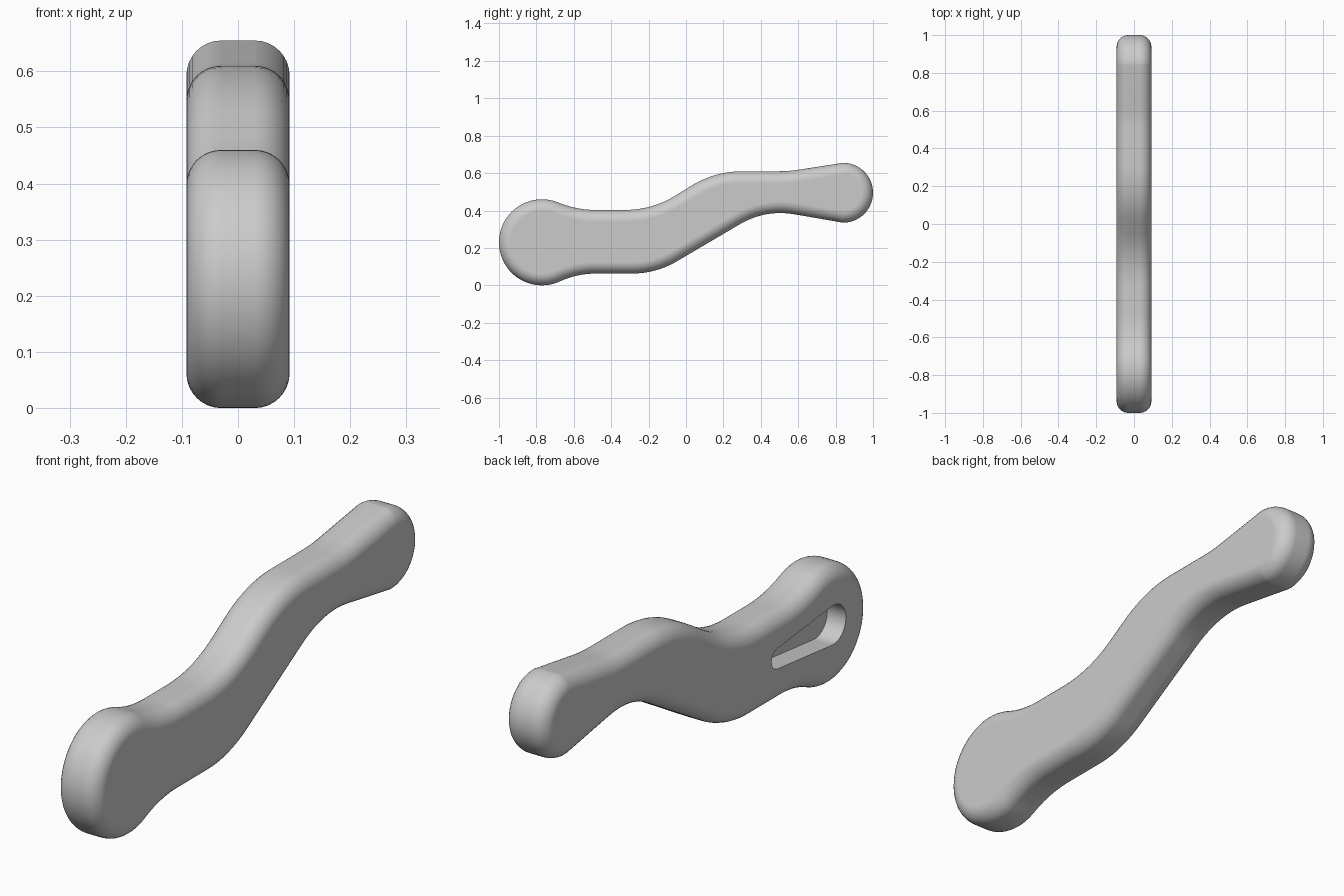
import bpy, bmesh, math
from mathutils import Vector

cube = bpy.data.objects.get("Cube")
if cube:
    bpy.data.objects.remove(cube, do_unlink=True)

HALF, ROUND, STEPS = 0.092, 0.062, 8


def arc(cy, cz, r, start, end, n):
    angles = [math.radians(start + (end - start) * i / n) for i in range(n + 1)]
    return [Vector((cy + r * math.cos(a), cz + r * math.sin(a))) for a in angles]


def blend(before, corner, after, reach, n=10):
    """Round a corner between two straight runs."""
    b, c, a = Vector(before), Vector(corner), Vector(after)
    p = c + (b - c).normalized() * reach
    q = c + (a - c).normalized() * reach
    return [p * (1 - t) ** 2 + c * 2 * t * (1 - t) + q * t * t
            for t in (i / n for i in range(n + 1))]


def run(corners, reaches):
    """Chain of rounded corners; the first and last corners are only guides."""
    pts = []
    for i, reach in enumerate(reaches):
        pts += blend(*corners[i:i + 3], reach)
    return pts


def offset(points, d):
    """Move a counter-clockwise outline inwards by d."""
    out = []
    for i, p in enumerate(points):
        e1 = (p - points[i - 1]).normalized()
        e2 = (points[(i + 1) % len(points)] - p).normalized()
        t = (e1 + e2).normalized()
        out.append(p + Vector((-t.y, t.x)) * d / max(t.dot(e1), 0.5))
    return out


def loft(name, rings):
    """Skin outlines given as (x, points) and close both ends."""
    bm = bmesh.new()
    loops = [[bm.verts.new((x, p.x, p.y)) for p in pts] for x, pts in rings]
    for a, b in zip(loops, loops[1:]):
        for i in range(len(a)):
            j = (i + 1) % len(a)
            bm.faces.new((a[i], a[j], b[j], b[i]))
    bm.faces.new(loops[0])
    bm.faces.new(loops[-1])
    bmesh.ops.recalc_face_normals(bm, faces=bm.faces)
    mesh = bpy.data.meshes.new(name)
    bm.to_mesh(mesh)
    bm.free()
    obj = bpy.data.objects.new(name, mesh)
    bpy.context.collection.objects.link(obj)
    return obj


# Side outline of the arm, counter-clockwise
large_end = arc(-0.77, 0.23, 0.23, 70, 290, 44)
small_end = arc(0.84, 0.495, 0.16, -90, 90, 32)
lower = run([large_end[-1], (-0.58, 0.063), (-0.16, 0.063), (0.424, 0.407), small_end[0]],
            [0.1, 0.13, 0.16])
upper = run([small_end[-1], (0.55, 0.61), (0.153, 0.61), (-0.18, 0.403),
             (-0.58, 0.403), large_end[0]], [0.05, 0.15, 0.15, 0.1])
outline = large_end + lower + small_end + upper

# Arm body with fully rounded rims on both sides
rim = []
for i in range(STEPS + 1):
    a = math.pi / 2 * i / STEPS
    rim.append((HALF - ROUND * (1 - math.sin(a)), ROUND * (1 - math.cos(a))))
sections = [(-x, d) for x, d in reversed(rim)] + rim
arm = loft("curved_arm", [(x, offset(outline, d)) for x, d in sections])

# Tapered pocket sunk into one side of the large end
pocket = arc(-0.775, 0.24, 0.076, 83, 277, 24) + arc(-0.435, 0.24, 0.04, -83, 83, 16)
cutter = loft("pocket_cutter", [(-0.2, pocket), (-0.012, pocket)])
cutter.hide_render = True
cut = arm.modifiers.new("pocket", "BOOLEAN")
cut.operation, cut.object, cut.solver = "DIFFERENCE", cutter, "EXACT"
for o in bpy.context.selected_objects:
    o.select_set(False)
arm.select_set(True)
bpy.context.view_layer.objects.active = arm
bpy.ops.object.modifier_apply(modifier=cut.name)
bpy.data.objects.remove(cutter, do_unlink=True)

# Smooth rims, crisp pocket edges, flat sides
bpy.ops.object.shade_smooth_by_angle(angle=math.radians(35))
flat = arm.modifiers.new("flat_sides", "WEIGHTED_NORMAL")
flat.keep_sharp = True

# Plain grey finish
grey = bpy.data.materials.new("plain_grey")
grey.use_nodes = True
colour = (0.6, 0.6, 0.6, 1)
grey.diffuse_color = colour
grey.node_tree.nodes["Principled BSDF"].inputs["Base Color"].default_value = colour
arm.data.materials.clear()
arm.data.materials.append(grey)
